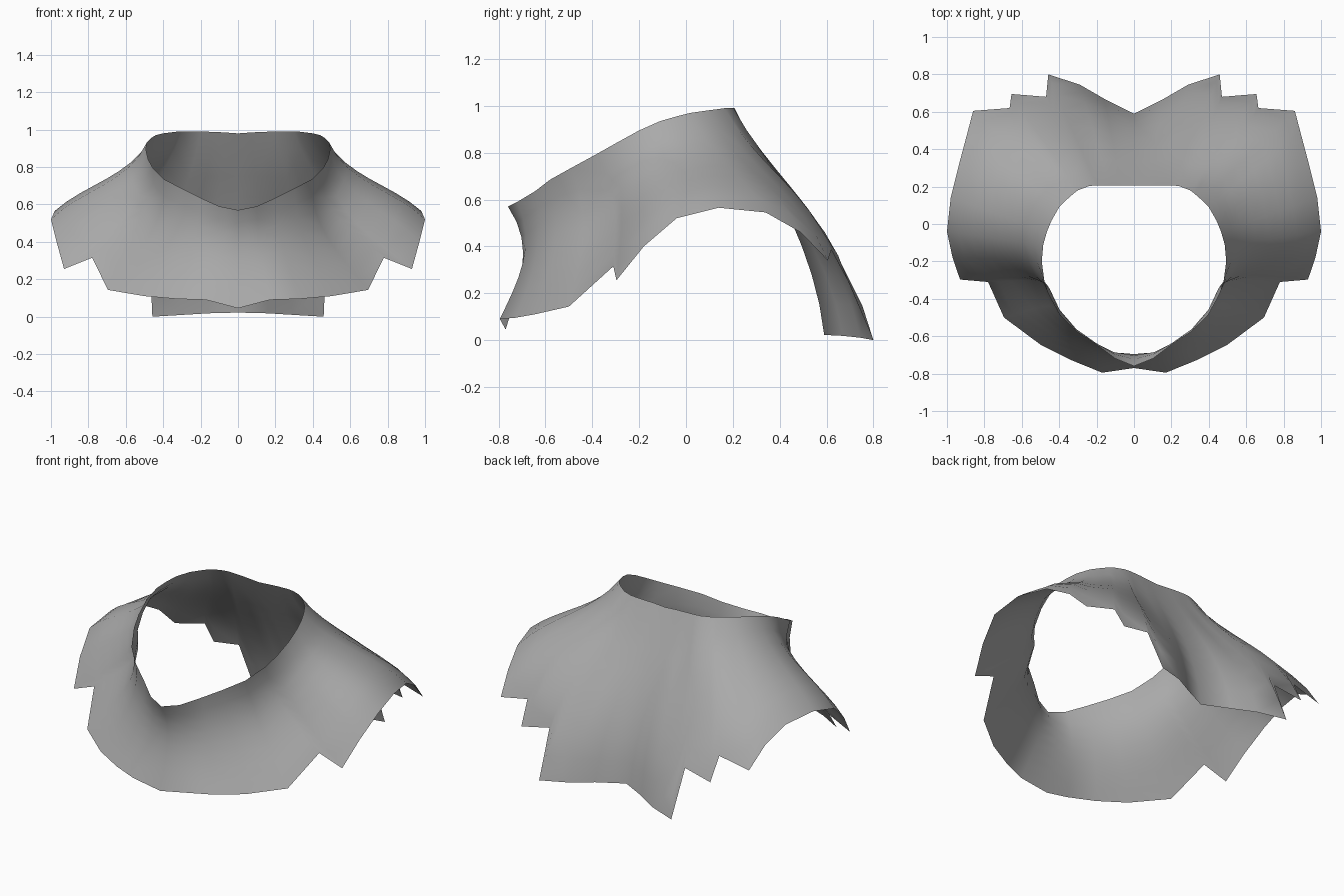
import bpy, bmesh
from mathutils import Vector

if "Cube" in bpy.data.objects:
    bpy.data.objects.remove(bpy.data.objects["Cube"])

# Neck opening, half loop from front centre round to back centre
NECK = [(0, -.76, .57), (.10, -.72, .59), (.20, -.645, .635), (.30, -.58, .685),
        (.395, -.49, .735), (.455, -.38, .795), (.48, -.30, .84), (.493, -.20, .895),
        (.485, -.11, .935), (.465, -.04, .955), (.44, .02, .97), (.40, .09, .98),
        (.36, .13, .985), (.32, .165, .99), (.30, .18, .99), (.24, .203, .99),
        (.20, .207, .99), (.13, .207, .988), (.07, .205, .985), (0, .205, .98)]

# Stepped hem, matching the neck points one to one
HEM = [(0, -.77, .045), (.17, -.795, .09), (.33, -.73, .095), (.50, -.645, .11),
       (.695, -.50, .143), (.78, -.31, .315), (.93, -.297, .255), (.97, -.18, .40),
       (1.0, -.04, .52), (.98, .14, .565), (.93, .34, .545), (.89, .49, .46),
       (.86, .605, .34), (.665, .62, .385), (.655, .695, .245), (.47, .68, .28),
       (.458, .80, 0), (.29, .745, .01), (.16, .67, .018), (0, .59, .022)]

# Cloth bulge (+) or hollow (-) at 30% and 70% of the drop, keyed by column
BULGE = {0: (-.065, -.045), 1: (-.06, -.045), 2: (-.045, -.04), 3: (-.055, -.04),
         4: (-.085, -.055), 5: (-.095, -.06), 6: (-.09, -.06), 7: (-.065, -.025),
         8: (-.045, -.01), 9: (-.04, -.01), 10: (-.025, .005), 11: (-.02, .015),
         12: (-.01, .035), 13: (-.005, .03), 14: (0, .045), 15: (0, .03),
         16: (0, .05), 19: (.035, .05)}
ROWS = 8


def bulge_at(c):
    lo = max(k for k in BULGE if k <= c)
    hi = min(k for k in BULGE if k >= c)
    f = (c - lo) / (hi - lo) if hi > lo else 0
    return [a + (b - a) * f for a, b in zip(BULGE[lo], BULGE[hi])]


def column(c):
    """Points from neck to hem, curved by the bulge values."""
    top, low = Vector(NECK[c]), Vector(HEM[c])
    drop = (low - top).normalized()
    out = Vector((top.x, top.y + .2, 0)).normalized()
    out = (out - drop * out.dot(drop)).normalized()
    b1, b2 = bulge_at(c)
    pts = []
    for i in range(ROWS + 1):
        t = i / ROWS
        w1 = t * (t - .7) * (t - 1) / (.3 * -.4 * -.7)
        w2 = t * (t - .3) * (t - 1) / (.7 * .4 * -.3)
        pts.append(top.lerp(low, t) + out * (b1 * w1 + b2 * w2))
    return pts


# Half of the shoulder cape
bm = bmesh.new()
grid = [[bm.verts.new(p) for p in column(c)] for c in range(len(NECK))]
for a, b in zip(grid, grid[1:]):
    for i in range(ROWS):
        bm.faces.new((a[i], a[i + 1], b[i + 1], b[i])).smooth = True
mesh = bpy.data.meshes.new("shoulder_cape")
bm.to_mesh(mesh)
bm.free()

cape = bpy.data.objects.new("shoulder_cape", mesh)
bpy.context.collection.objects.link(cape)

# Mirrored left half
mirror = cape.modifiers.new("mirror", 'MIRROR')
mirror.use_axis = (True, False, False)
mirror.use_clip = True
mirror.merge_threshold = .001

# Grey cloth
cloth = bpy.data.materials.new("grey_cloth")
cloth.diffuse_color = (.4, .4, .4, 1)
cloth.use_nodes = True
cloth.node_tree.nodes["Principled BSDF"].inputs["Base Color"].default_value = cloth.diffuse_color
mesh.materials.append(cloth)
